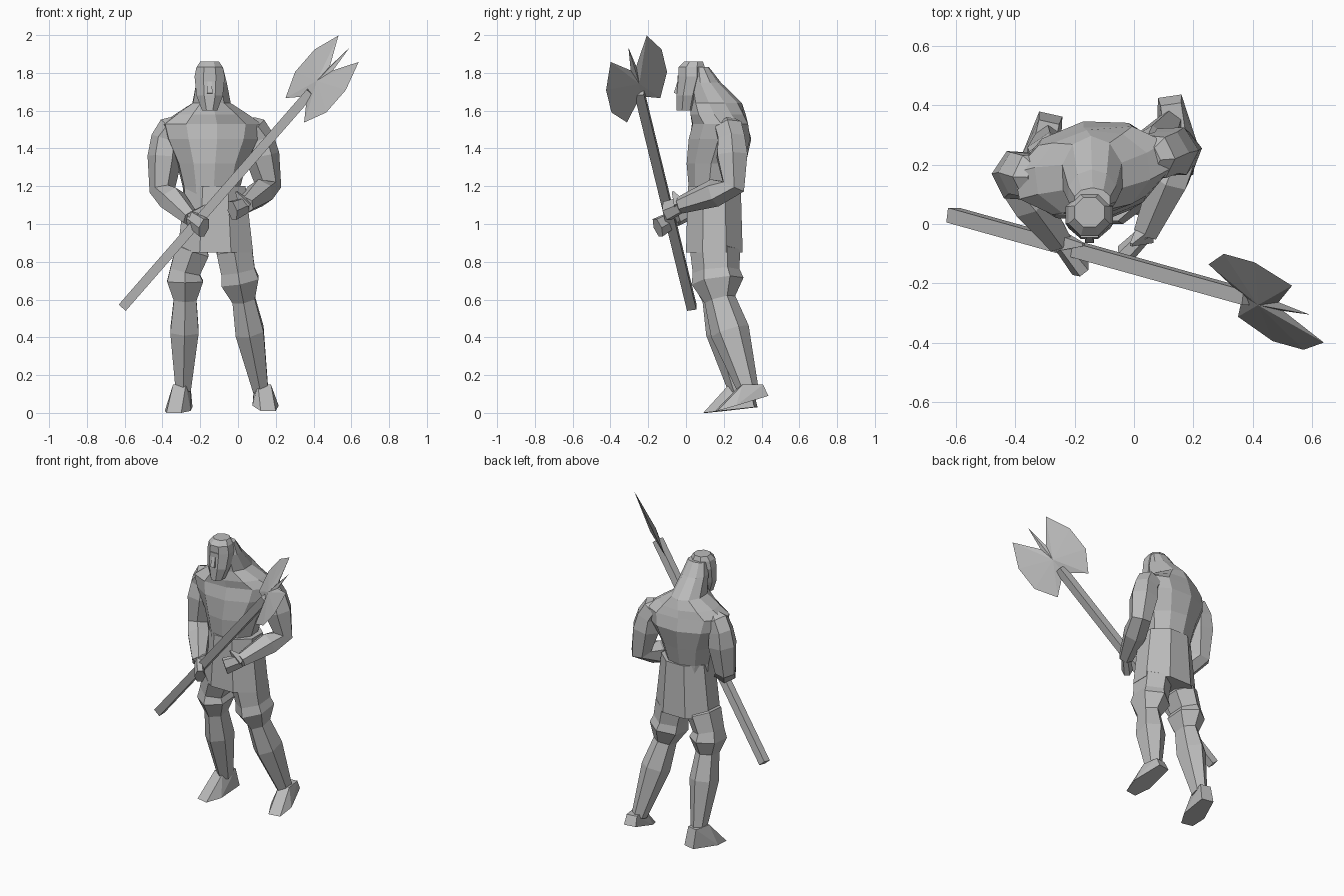
import bpy
import bmesh
import math
from mathutils import Vector

cube = bpy.data.objects.get("Cube")
if cube:
    bpy.data.objects.remove(cube, do_unlink=True)

# One plain grey for the whole figure
grey = bpy.data.materials.new("stone_grey")
grey.use_nodes = True
colour = (.5, .5, .5, 1)
grey.diffuse_color = colour
grey.node_tree.nodes["Principled BSDF"].inputs["Base Color"].default_value = colour

X_AXIS = Vector((1, 0, 0))
Z_AXIS = Vector((0, 0, 1))


def finish(name, bm):
    """Turn a bmesh into a flat shaded grey object."""
    bmesh.ops.recalc_face_normals(bm, faces=bm.faces)
    mesh = bpy.data.meshes.new(name)
    bm.to_mesh(mesh)
    bm.free()
    mesh.materials.append(grey)
    part = bpy.data.objects.new(name, mesh)
    bpy.context.collection.objects.link(part)


def polygon(sides):
    """Corners of a regular polygon around a unit circle, one flat side on the axis."""
    grow = 1 / math.cos(math.pi / sides)
    angles = [math.tau * (i + .5) / sides for i in range(sides)]
    return [(grow * math.cos(a), grow * math.sin(a)) for a in angles]


def skin(name, rings):
    """Bridge rings of points with faces and close both ends."""
    bm = bmesh.new()
    loops = [[bm.verts.new(point) for point in ring] for ring in rings]
    count = len(loops[0])
    for low, high in zip(loops, loops[1:]):
        for i in range(count):
            j = (i + 1) % count
            bm.faces.new((low[i], low[j], high[j], high[i]))
    bm.faces.new(loops[0])
    bm.faces.new(loops[-1])
    finish(name, bm)


def stack(name, x, levels, sides=8, twist=0):
    """Level rings given by centre y, height, half width and half depth; wide ones twist."""
    rings = []
    narrowest = min(level[2] for level in levels)
    for y, z, width, depth in levels:
        turn = twist * (width - narrowest)
        right = Vector((math.cos(turn), math.sin(turn), 0))
        back = Z_AXIS.cross(right)
        centre = Vector((x, y, z))
        rings.append([centre + right * width * u + back * depth * v for u, v in polygon(sides)])
    skin(name, rings)


def limb(name, joints, radii, side_axis=X_AXIS, bulge=0, depth=1, sides=6):
    """Tube through joints, with a muscle bulge in the upper part of each segment."""
    joints = [Vector(joint) for joint in joints]
    stations = []
    for i in range(len(joints) - 1):
        stations.append((joints[i], radii[i]))
        if bulge:
            middle = joints[i].lerp(joints[i + 1], .35)
            stations.append((middle, (radii[i] + radii[i + 1]) / 2 + bulge))
    stations.append((joints[-1], radii[-1]))
    rings = []
    last = len(stations) - 1
    for i, (centre, radius) in enumerate(stations):
        along = (stations[min(i + 1, last)][0] - stations[max(i - 1, 0)][0]).normalized()
        side = Vector(side_axis)
        side = (side - along * side.dot(along)).normalized()
        front = along.cross(side) * depth
        rings.append([centre + radius * (side * u + front * v) for u, v in polygon(sides)])
    skin(name, rings)


def foot(name, heel, toe):
    """Wedge from a narrow heel over a wide ball to a blunt toe, with an ankle on top."""
    heel, toe = Vector(heel), Vector(toe)
    across = Z_AXIS.cross(toe - heel).normalized()
    bm = bmesh.new()
    for side in (-across, across):
        bm.verts.new(heel + side * .04)
        bm.verts.new(heel.lerp(toe, .65) + side * .07)
        bm.verts.new(toe + side * .04)
        for part in (.1, .5):
            ankle = heel.lerp(toe, part) + side * .035
            ankle.z = .15
            bm.verts.new(ankle)
    bmesh.ops.convex_hull(bm, input=bm.verts)
    finish(name, bm)


# Torso with hunched neck, turned so that its left shoulder sits further back
stack("torso", -.14, [
    (.15, 1.1, .14, .12),
    (.15, 1.2, .15, .13),
    (.16, 1.32, .18, .15),
    (.18, 1.45, .24, .16),
    (.18, 1.53, .26, .14),
    (.17, 1.58, .19, .14),
    (.16, 1.64, .1, .13),
    (.1, 1.75, .08, .08),
    (.08, 1.83, .06, .04)], sides=10, twist=1)

# Flared tunic skirt
stack("skirt", -.12, [(.15, .85, .2, .15), (.15, 1.2, .16, .14)])

# Head tapering into a long beard, with brow and nose
stack("head", -.15, [
    (0, 1.6, .04, .05),
    (.01, 1.68, .07, .06),
    (.03, 1.78, .08, .07),
    (.03, 1.83, .07, .07),
    (.04, 1.86, .05, .05)])
limb("brow", [(-.18, -.03, 1.77), (-.12, -.03, 1.77)], (.015, .015), Z_AXIS, sides=4)
limb("nose", [(-.15, -.03, 1.77), (-.15, -.05, 1.69)], (.01, .015), sides=4)

# Arms bent forward at the elbow, each with a mitten hand and a thumb
left_wrist = (.04, -.03, 1.1)
right_wrist = (-.25, -.06, 1.03)
limb("left_arm", [(.05, .22, 1.54), (.11, .24, 1.45), (.16, .25, 1.2), left_wrist],
     (.04, .07, .06, .04), (2, -1, 0), bulge=.015)
limb("right_arm", [(-.32, .16, 1.54), (-.38, .17, 1.45), (-.4, .15, 1.18), right_wrist],
     (.04, .07, .06, .04), (2, 1, 0), bulge=.015)
limb("left_hand", [left_wrist, (-.03, -.1, 1.07)], (.04, .05), Z_AXIS, depth=.6)
limb("right_hand", [right_wrist, (-.18, -.15, .98)], (.04, .05), Z_AXIS, depth=.6)
limb("left_thumb", [left_wrist, (-.01, -.07, 1.17)], (.03, .005), sides=4)
limb("right_thumb", [right_wrist, (-.17, -.07, 1.1)], (.03, .005), sides=4)

# Striding legs
limb("left_leg", [(-.03, .15, .92), (0, .16, .75), (.03, .18, .6), (.12, .33, .12)],
     (.05, .09, .06, .04), bulge=.025, depth=1.2)
limb("right_leg", [(-.22, .15, .92), (-.28, .16, .75), (-.28, .17, .6), (-.29, .28, .12)],
     (.05, .08, .06, .04), bulge=.025, depth=1.2)

# Feet, the rear one with a lifted heel
foot("left_foot", (.12, .43, .09), (.16, .16, .01))
foot("right_foot", (-.28, .37, .03), (-.34, .1, 0))

# Square axe shaft, ending inside the socket of the head
shaft_foot = Vector((-.61, .03, .56))
head_centre = Vector((.43, -.26, 1.75))
along = (head_centre - shaft_foot).normalized()
limb("axe_shaft", [shaft_foot, head_centre - along * .07], (.025, .025), (0, 1, 0), sides=4)

# Twin mirrored axe blades with a centre spike, thick in the middle and sharp at the rim
outward = Vector((-.4, .7, .5))
outward = (outward - along * outward.dot(along)).normalized()
normal = along.cross(outward)
spike, socket = (.25, 0), (-.1, 0)
blade = [(.1, .02), (.24, .13), (.09, .2), (-.07, .2), (-.2, .12)]
outline = [spike] + blade + [socket] + [(a, -b) for a, b in reversed(blade)]
bm = bmesh.new()
rim = [bm.verts.new(head_centre + along * a + outward * b) for a, b in outline]
for thickness in (-.02, .02):
    crown = bm.verts.new(head_centre + normal * thickness)
    for start, end in zip(rim, rim[1:] + rim[:1]):
        bm.faces.new((start, end, crown))
finish("axe_head", bm)
